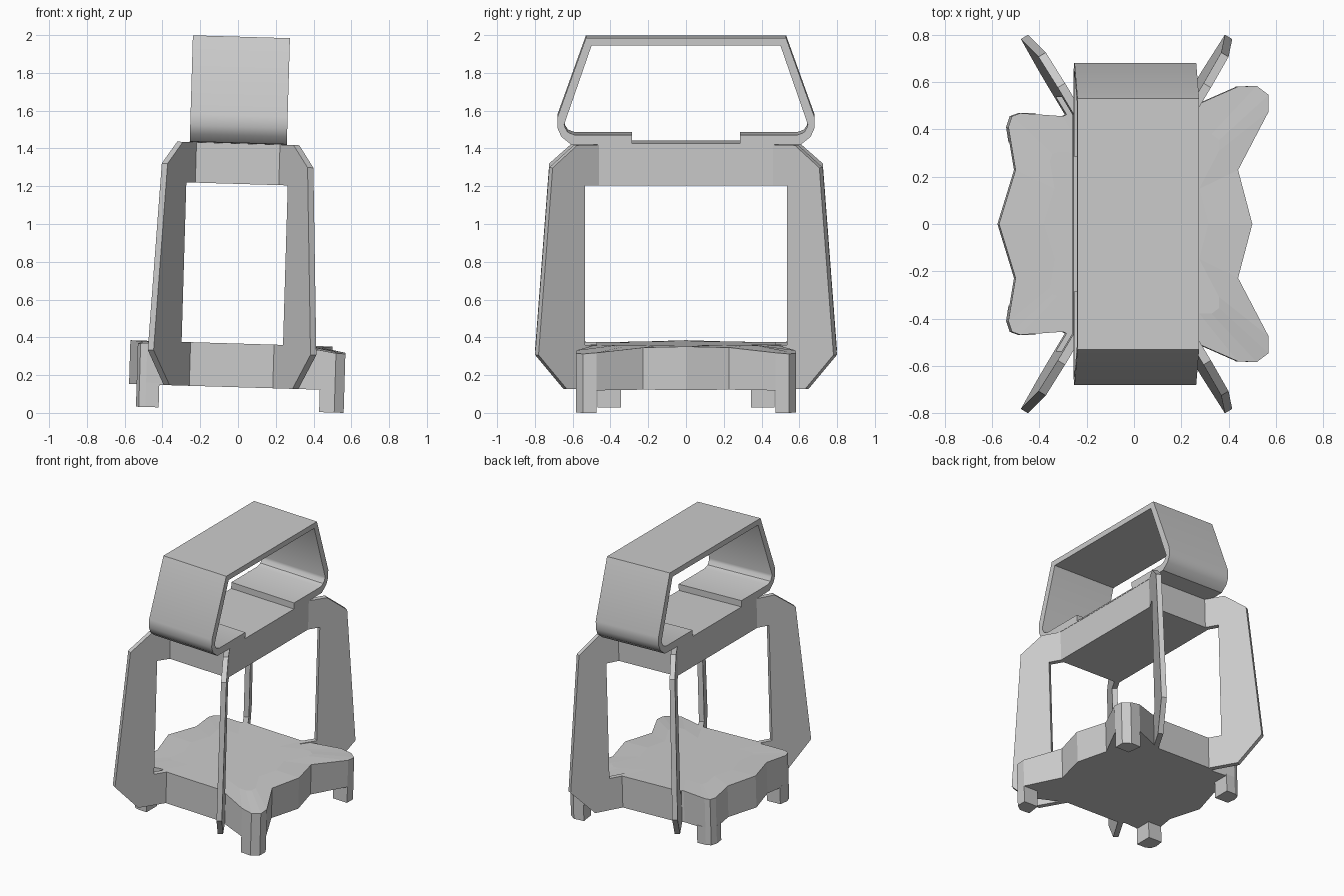
import bpy, bmesh, math
from mathutils import Matrix, Vector

if "Cube" in bpy.data.objects:
    bpy.data.objects.remove(bpy.data.objects["Cube"], do_unlink=True)

grey = bpy.data.materials.new("plain_grey")
grey.use_nodes = True
GREY = (0.6, 0.6, 0.6, 1)
grey.diffuse_color = GREY
grey.node_tree.nodes["Principled BSDF"].inputs["Base Color"].default_value = GREY

# The whole lantern leans slightly towards +x
LEAN = Matrix.Translation((-0.041, 0, 0)) @ Matrix.Rotation(math.radians(1.7), 4, 'Y')
BOTTOM, DECK, BEAM_LOW, BEAM_TOP = 0.137, 0.368, 1.213, 1.427


def finish(name, bm):
    bmesh.ops.recalc_face_normals(bm, faces=bm.faces)
    mesh = bpy.data.meshes.new(name)
    bm.to_mesh(mesh)
    bm.free()
    mesh.materials.append(grey)
    obj = bpy.data.objects.new(name, mesh)
    obj.matrix_world = LEAN
    bpy.context.collection.objects.link(obj)
    return obj


def prism(name, points, offset):
    """Extrude a flat outline along an offset."""
    bm = bmesh.new()
    face = bm.faces.new([bm.verts.new(p) for p in points])
    new = bmesh.ops.extrude_face_region(bm, geom=[face])["geom"]
    moved = [g for g in new if isinstance(g, bmesh.types.BMVert)]
    bmesh.ops.translate(bm, verts=moved, vec=offset)
    return finish(name, bm)


# Base: star-shaped outline, mirrored in y, with lobes that droop (x, y, top z)
half = [(0.53, 0, 0.367), (0.47, 0.228, 0.36), (0.60, 0.475, 0.336), (0.60, 0.545, 0.33),
        (0.55, 0.583, 0.332), (0.47, 0.58, 0.345), (0.23, 0.475, DECK), (-0.23, 0.475, DECK),
        (-0.27, 0.455, DECK), (-0.45, 0.468, 0.358), (-0.485, 0.455, 0.354),
        (-0.50, 0.41, 0.354), (-0.47, 0.228, 0.364), (-0.54, 0, 0.369)]
outline = half + [(x, -y, z) for x, y, z in half[-2:0:-1]]
bm = bmesh.new()
low = [bm.verts.new((x, y, BOTTOM)) for x, y, z in outline]
rim = [bm.verts.new(p) for p in outline]
inner = [bm.verts.new((x * 0.65, y * 0.65, DECK)) for x, y, z in outline]
bm.faces.new(low)
bm.faces.new(inner)
for i in range(len(outline)):
    j = (i + 1) % len(outline)
    bm.faces.new((low[i], low[j], rim[j], rim[i]))
    bm.faces.new((rim[i], rim[j], inner[j], inner[i]))
finish("base", bm)

# Feet under the four lobes
big_foot = [(0.60, 0.475), (0.60, 0.545), (0.55, 0.583), (0.47, 0.58), (0.485, 0.475)]
small_foot = [(-0.38, 0.468), (-0.45, 0.468), (-0.485, 0.455), (-0.50, 0.41),
              (-0.49, 0.345), (-0.38, 0.345)]
for side, foot in (("left", big_foot), ("right", small_foot)):
    for end, s in (("back", 1), ("front", -1)):
        prism(f"{end}_{side}_foot", [(x, y * s, 0.018) for x, y in foot],
              (0, 0, BOTTOM + 0.01 - 0.018))

# Upper beam block carrying the handle
W, L = 0.255, 0.475
prism("upper_block", [(-W, -L, BEAM_LOW), (W, -L, BEAM_LOW), (W, L, BEAM_LOW), (-W, L, BEAM_LOW)],
      (0, 0, BEAM_TOP - BEAM_LOW))

# Four thin diagonal side frames (y, z)
frame = [(0.44, BOTTOM), (0.64, BOTTOM), (0.79, 0.32), (0.715, 1.31), (0.585, BEAM_TOP),
         (0.44, BEAM_TOP), (0.44, BEAM_LOW), (0.545, BEAM_LOW), (0.545, DECK), (0.44, DECK)]
for side, sx in (("left", 1), ("right", -1)):
    for end, sy in (("back", 1), ("front", -1)):
        across = Vector((sx, -0.6 * sy, 0)).normalized() * 0.036
        points = [Vector((sx * (0.245 + 0.6 * (y - 0.48)), sy * y, z)) - across / 2
                  for y, z in frame]
        prism(f"{end}_{side}_frame", points, across)

# Handle: closed band around the y-z plane, (outer y, z, inner y, z) pairs
band = [(0.53, 1.992, 0.50, 1.953), (0.68, 1.575, 0.645, 1.535), (0.68, 1.515, 0.64, 1.517),
        (0.66, 1.47, 0.625, 1.493), (0.61, 1.43, 0.59, 1.48), (0.285, 1.425, 0.285, 1.48)]
slab = (0.285, 1.425, 0.285, 1.434)
ring = band + [slab] + [(-a, b, -c, d) for a, b, c, d in [slab] + band[::-1]]
bm = bmesh.new()
loops = []
for x in (-0.257, 0.257):
    loops.append([bm.verts.new((x, a, b)) for a, b, c, d in ring])
    loops.append([bm.verts.new((x, c, d)) for a, b, c, d in ring])
out0, in0, out1, in1 = loops
for i in range(len(ring)):
    j = (i + 1) % len(ring)
    for p, q in ((out0, out1), (out1, in1), (in1, in0), (in0, out0)):
        bm.faces.new((p[i], p[j], q[j], q[i]))
bmesh.ops.remove_doubles(bm, verts=bm.verts, dist=0.0005)
bmesh.ops.dissolve_degenerate(bm, edges=bm.edges, dist=0.0005)
handle = finish("handle", bm)
bpy.context.view_layer.objects.active = handle
handle.select_set(True)
bpy.ops.object.shade_smooth_by_angle(angle=math.radians(35))
